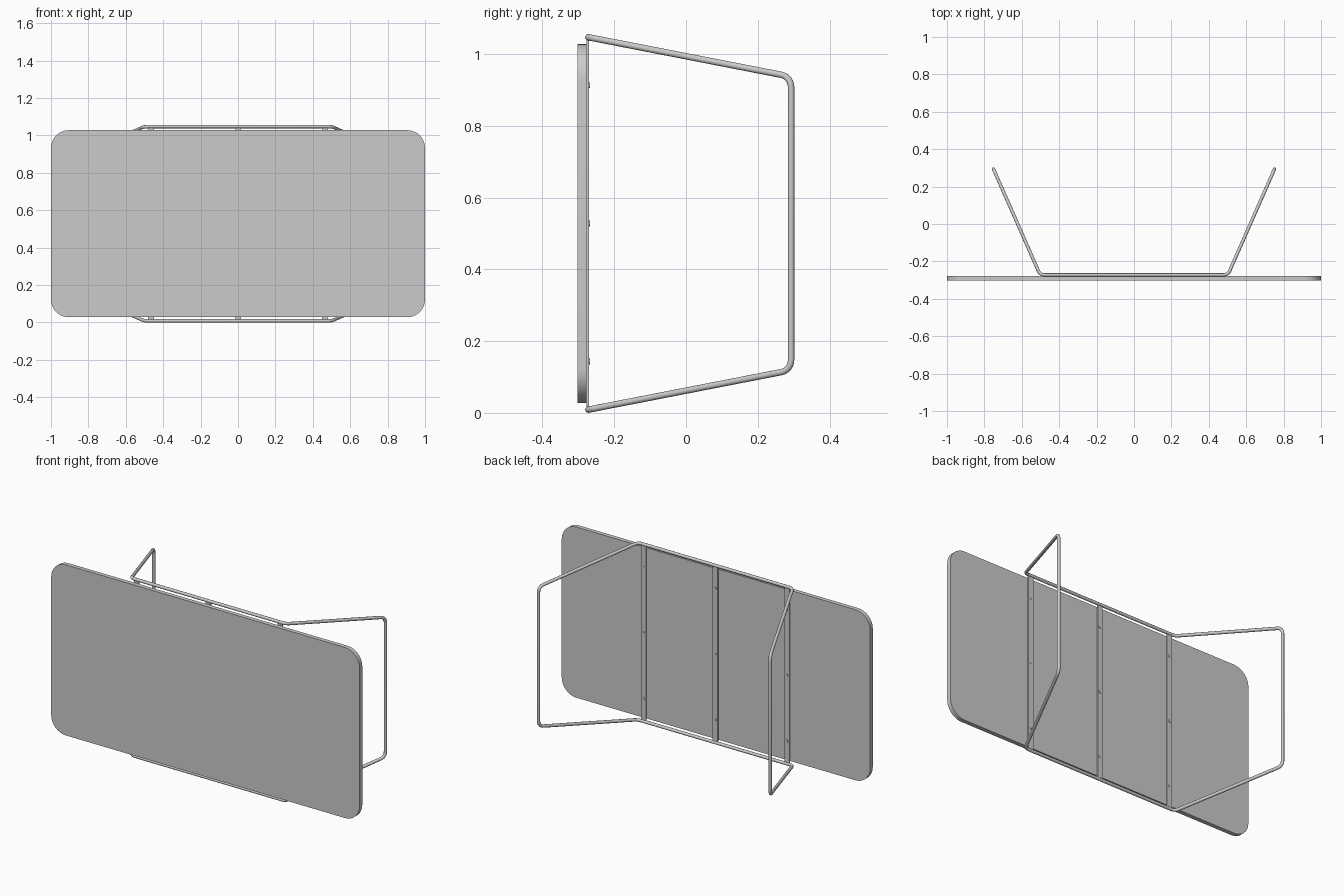
import bpy, bmesh, math
from mathutils import Vector

if "Cube" in bpy.data.objects:
    bpy.data.objects.remove(bpy.data.objects["Cube"])

ZC = 0.528   # height of the model's mid plane
R = 0.009    # tube radius


def finish(obj, angle=30):
    bpy.ops.object.select_all(action='DESELECT')
    obj.select_set(True)
    bpy.context.view_layer.objects.active = obj
    bpy.ops.object.shade_smooth_by_angle(angle=math.radians(angle))


def box(name, center, size, corner=0.0):
    """Box; its corners in the XZ plane can be rounded."""
    bm = bmesh.new()
    bmesh.ops.create_cube(bm, size=1)
    bmesh.ops.scale(bm, vec=size, verts=bm.verts)
    if corner:
        edges = [e for e in bm.edges
                 if abs(e.verts[0].co.y - e.verts[1].co.y) > size[1] * 0.5]
        bmesh.ops.bevel(bm, geom=edges, offset=corner, segments=8,
                        profile=0.5, affect='EDGES')
    me = bpy.data.meshes.new(name)
    bm.to_mesh(me)
    bm.free()
    obj = bpy.data.objects.new(name, me)
    obj.location = center
    bpy.context.collection.objects.link(obj)
    finish(obj)
    return obj


def fillet(pts, radius, steps=6):
    """Round every corner of a closed 3D polyline with an arc."""
    out = []
    for i, p in enumerate(pts):
        a = (pts[i - 1] - p).normalized()
        b = (pts[(i + 1) % len(pts)] - p).normalized()
        half = a.angle(b) / 2
        d = radius / math.tan(half)
        c = p + (a + b).normalized() * radius / math.sin(half)
        u, v = p + a * d - c, p + b * d - c
        sweep = u.angle(v)
        for k in range(steps + 1):
            t = k / steps
            out.append(c + (u * math.sin((1 - t) * sweep)
                            + v * math.sin(t * sweep)) / math.sin(sweep))
    return out


# Tabletop standing on its long edge
box("tabletop", (0, -0.2895, ZC), (2.0, 0.025, 1.0), corner=0.095)

# One continuous bent tube: both rails and both splayed legs
HR, HL = 0.519, 0.409   # half heights of the rails and of the legs
half = [(0.502, -0.272, HR), (0.751, 0.293, HL),
        (0.751, 0.293, -HL), (0.502, -0.272, -HR)]
loop = [Vector((x, y, ZC + z)) for x, y, z in half]
loop += [Vector((-x, y, ZC + z)) for x, y, z in reversed(half)]
path = fillet(loop, 0.035)
curve = bpy.data.curves.new("leg_frame", 'CURVE')
curve.dimensions = '3D'
curve.bevel_depth = R
curve.bevel_resolution = 4
spline = curve.splines.new('POLY')
spline.points.add(len(path) - 1)
for pt, co in zip(spline.points, path):
    pt.co = (*co, 1)
spline.use_cyclic_u = True
frame = bpy.data.objects.new("leg_frame", curve)
bpy.context.collection.objects.link(frame)
bpy.ops.object.select_all(action='DESELECT')
frame.select_set(True)
bpy.context.view_layer.objects.active = frame
bpy.ops.object.convert(target='MESH')
finish(bpy.context.view_layer.objects.active, 40)

# Crossbars between the rails, each held by three screws
for side, x in (("left", -0.465), ("middle", 0.0), ("right", 0.465)):
    box(f"crossbar_{side}", (x, -0.2735, ZC), (0.032, 0.007, 2 * HR))
    for i, dz in enumerate((-0.385, 0, 0.385)):
        bpy.ops.mesh.primitive_cylinder_add(
            vertices=16, radius=0.008, depth=0.004,
            location=(x, -0.269, ZC + dz), rotation=(math.pi / 2, 0, 0))
        screw = bpy.context.object
        screw.name = f"screw_{side}_{i + 1}"
        finish(screw)
